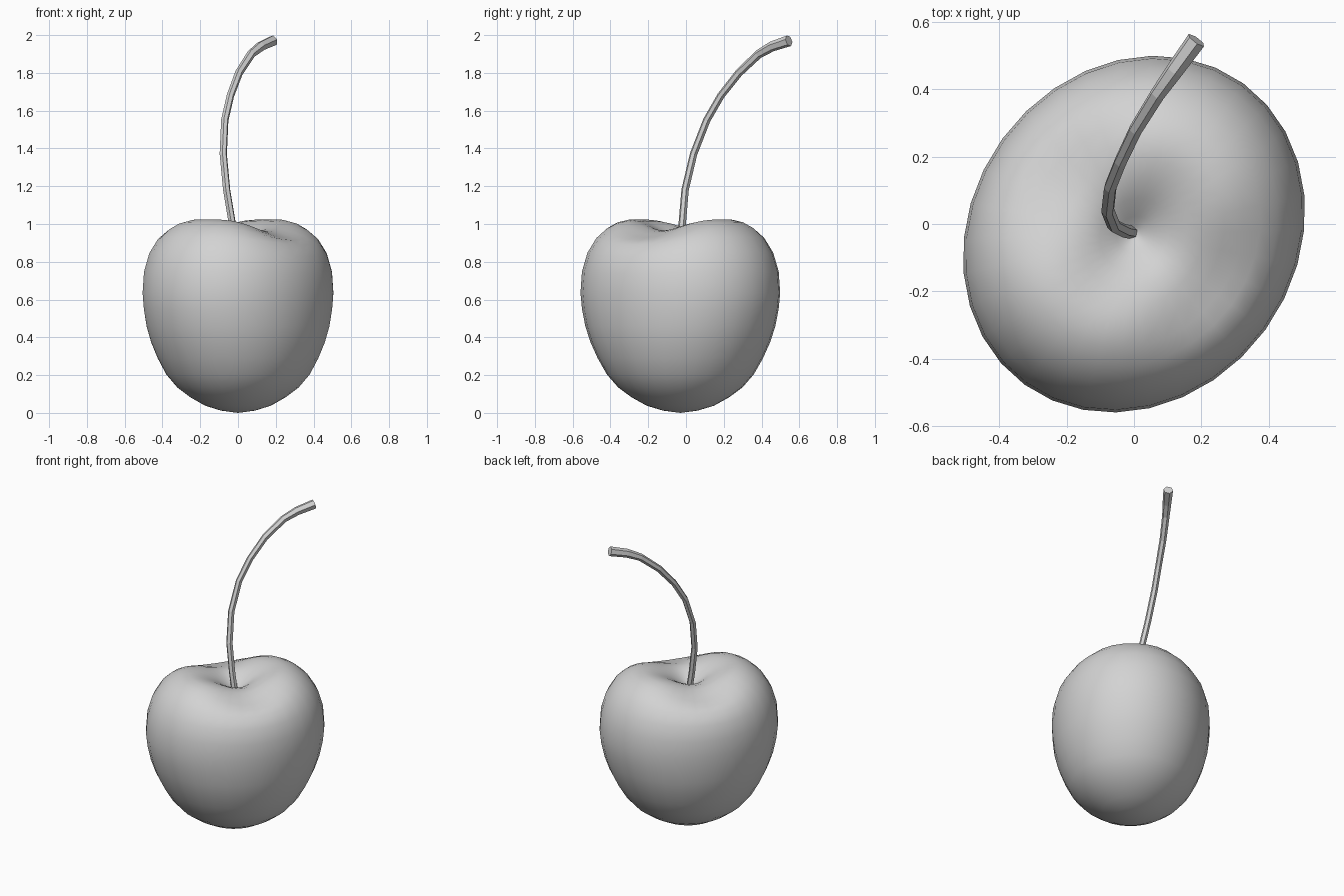
import bpy, bmesh, math
from mathutils import Vector

if "Cube" in bpy.data.objects:
    bpy.data.objects.remove(bpy.data.objects["Cube"])

grey = bpy.data.materials.new("soft_grey")
grey.diffuse_color = (0.65, 0.65, 0.65, 1)
grey.use_nodes = True
grey.node_tree.nodes["Principled BSDF"].inputs["Base Color"].default_value = grey.diffuse_color

# Fruit: (relative radius, height) profile from the bottom tip to the stem dimple
PROFILE = [(.17, .012), (.33, .038), (.48, .083), (.61, .135), (.72, .203), (.815, .29),
           (.89, .375), (.945, .46), (.982, .55), (1.0, .635), (.985, .75), (.93, .85),
           (.84, .93), (.74, .98), (.64, 1.01), (.53, 1.024), (.42, 1.016),
           (.31, .995), (.20, .962), (.10, .922), (.04, .90)]
LONG, SHORT, TURN = .552, .482, math.radians(54)
CENTRE = Vector((0, -.03, 0))
SEGMENTS = 32

bm = bmesh.new()
rings = []
for i, (r, z) in enumerate(PROFILE):
    ring = []
    # the cross-section gets rounder towards the bottom
    short = SHORT * (1 + .07 * max(0, min(1, (.6 - z) / .4)))
    for k in range(SEGMENTS):
        a = 2 * math.pi * k / SEGMENTS
        # shallow groove across the shoulders, along the short axis
        dip = 0
        if i > 9:
            dip = .085 * abs(math.sin(a)) ** 4 * math.exp(-((r - .6) / .28) ** 2)
        u, v = r * LONG * math.cos(a), r * short * math.sin(a)
        p = Vector((u * math.cos(TURN) - v * math.sin(TURN),
                    u * math.sin(TURN) + v * math.cos(TURN), z - dip))
        ring.append(bm.verts.new(p + CENTRE))
    rings.append(ring)
bottom = bm.verts.new(CENTRE)
dimple = bm.verts.new(CENTRE + Vector((0, 0, .89)))
for k in range(SEGMENTS):
    n = (k + 1) % SEGMENTS
    bm.faces.new((bottom, rings[0][n], rings[0][k]))
    bm.faces.new((dimple, rings[-1][k], rings[-1][n]))
    for lo, hi in zip(rings, rings[1:]):
        bm.faces.new((lo[k], lo[n], hi[n], hi[k]))
for f in bm.faces:
    f.smooth = True
bmesh.ops.recalc_face_normals(bm, faces=bm.faces[:])
mesh = bpy.data.meshes.new("fruit")
bm.to_mesh(mesh)
bm.free()
mesh.materials.append(grey)
bpy.context.collection.objects.link(bpy.data.objects.new("fruit", mesh))

# Stem: six-sided tube that widens at the tip (x, y, z, radius)
PATH = [(-.005, -.025, .87, .02), (-.03, -.02, 1.0, .02), (-.06, -.005, 1.18, .02),
        (-.078, .04, 1.37, .02), (-.07, .11, 1.55, .02), (-.04, .185, 1.68, .02),
        (.005, .28, 1.80, .021), (.07, .385, 1.90, .023), (.12, .455, 1.94, .027),
        (.185, .545, 1.97, .030)]
curve = bpy.data.curves.new("stem", 'CURVE')
curve.dimensions = '3D'
curve.bevel_depth = 1
curve.bevel_resolution = 1
curve.use_fill_caps = True
spline = curve.splines.new('POLY')
spline.use_smooth = False
spline.points.add(len(PATH) - 1)
for point, (x, y, z, r) in zip(spline.points, PATH):
    point.co = (x, y, z, 1)
    point.radius = r
curve.materials.append(grey)
stem = bpy.data.objects.new("stem", curve)
bpy.context.collection.objects.link(stem)
bpy.context.view_layer.objects.active = stem
stem.select_set(True)
bpy.ops.object.convert(target='MESH')
